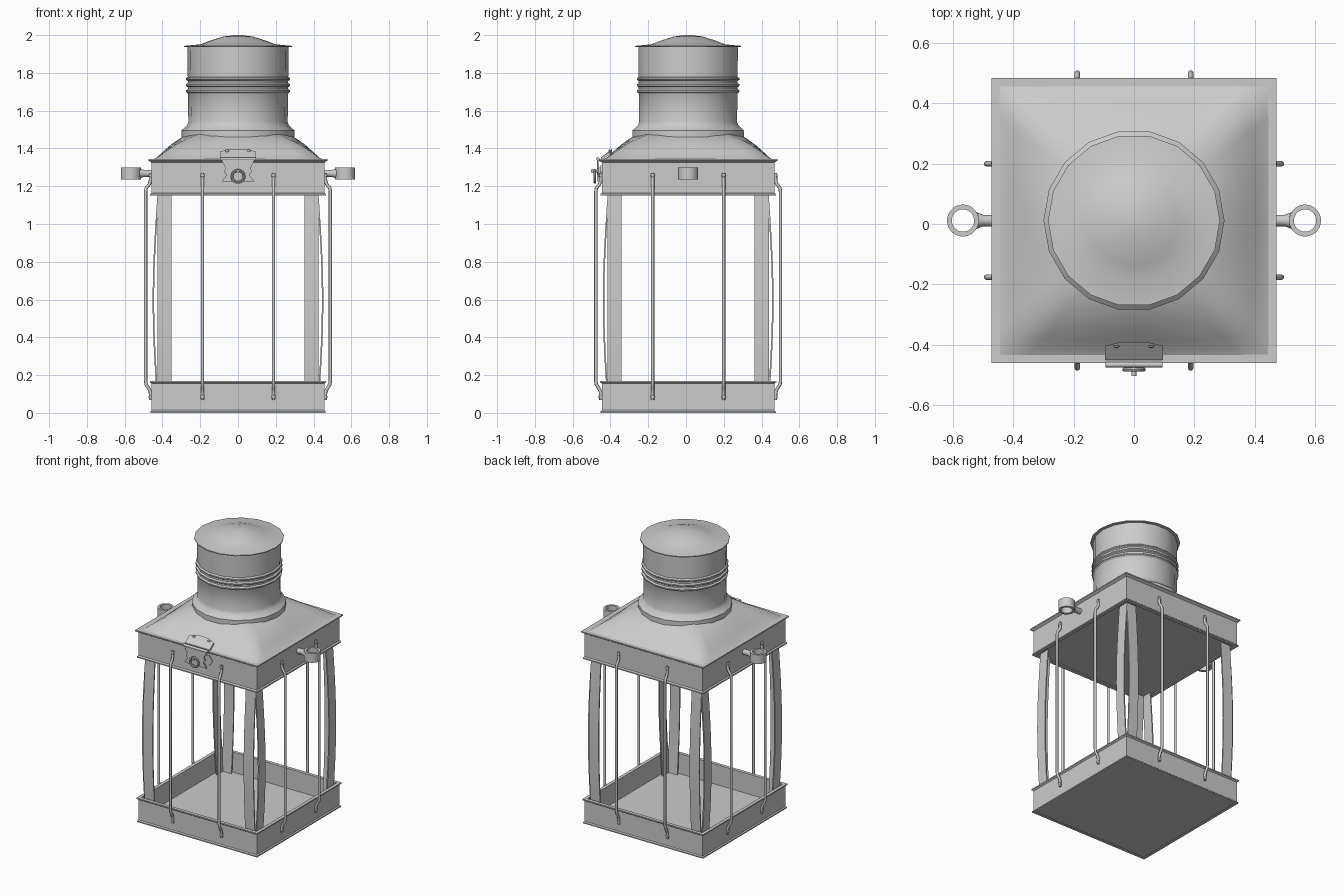
import bpy, bmesh
from math import sin, cos, pi
from mathutils import Vector

if "Cube" in bpy.data.objects:
    bpy.data.objects.remove(bpy.data.objects["Cube"])

CY = 0.0115          # the square body sits slightly behind the origin
COLLAR_SIDES = 18


def finish(obj, turn=0, angle=35):
    obj.location = (0, CY, 0)
    obj.rotation_euler[2] = turn * pi / 2
    bpy.ops.object.select_all(action='DESELECT')
    obj.select_set(True)
    bpy.context.view_layer.objects.active = obj
    if obj.type == 'CURVE':
        bpy.ops.object.convert(target='MESH')
        obj = bpy.context.object
    bpy.ops.object.shade_smooth_by_angle(angle=angle * pi / 180)
    return obj


def loft(name, rings, closed=False, turn=0, angle=35):
    """Skin a list of equal point rings; cap the ends unless closed."""
    bm = bmesh.new()
    vs = [[bm.verts.new(p) for p in r] for r in rings]
    n = len(vs[0])
    pairs = list(zip(vs, vs[1:])) + ([(vs[-1], vs[0])] if closed else [])
    for a, b in pairs:
        for i in range(n):
            j = (i + 1) % n
            bm.faces.new((a[i], a[j], b[j], b[i]))
    if not closed:
        bm.faces.new(vs[0])
        bm.faces.new(vs[-1])
    bmesh.ops.recalc_face_normals(bm, faces=bm.faces)
    me = bpy.data.meshes.new(name)
    bm.to_mesh(me)
    bm.free()
    obj = bpy.data.objects.new(name, me)
    bpy.context.collection.objects.link(obj)
    return finish(obj, turn, angle)


def square(h, z):
    return [(-h, -h, z), (h, -h, z), (h, h, z), (-h, h, z)]


def circle(r, z, n=COLLAR_SIDES, cx=0):
    return [(cx + r * cos(2 * pi * i / n), r * sin(2 * pi * i / n), z) for i in range(n)]


def pillow(h, z, k, n=48):
    """Ring blended between circle (k=0) and square (k=1)."""
    pts = []
    for i in range(n):
        a = 2 * pi * i / n
        c, s = cos(a), sin(a)
        r = h * ((1 - k) + k / max(abs(c), abs(s)))
        pts.append((r * c, r * s, z))
    return pts


def plate(name, outline, d0, d1):
    """Upright plate on the front face, outline in x and z."""
    return loft(name, [[(x, -d, z) for x, z in outline] for d in (d0, d1)])


def rod(name, path, radius, turn=0):
    cu = bpy.data.curves.new(name, 'CURVE')
    cu.dimensions = '3D'
    cu.bevel_depth = radius
    cu.bevel_resolution = 2
    cu.use_fill_caps = True
    sp = cu.splines.new('POLY')
    sp.points.add(len(path) - 1)
    for p, co in zip(sp.points, path):
        p.co = (*co, 1)
    obj = bpy.data.objects.new(name, cu)
    bpy.context.collection.objects.link(obj)
    return finish(obj, turn, 50)


def rivet(name, x, d, z, r, turn=0):
    prof = [(r, 0), (r * 0.85, r * 0.5), (r * 0.4, r * 0.8)]
    return loft(name, [[(x + q * cos(i * pi / 5), -d - h, z + q * sin(i * pi / 5))
                        for i in range(10)] for q, h in prof], turn=turn)


# Base tray: rimmed walls and floor
loft("base_wall", [square(h, z) for h, z in [
    (0.444, 0.0), (0.464, 0.0), (0.464, 0.008), (0.457, 0.014), (0.457, 0.155),
    (0.467, 0.162), (0.467, 0.17), (0.444, 0.17)]], closed=True)
loft("base_floor", [square(0.45, 0.002), square(0.45, 0.03)])

# Upper band and ceiling
loft("upper_band", [square(h, z) for h, z in [
    (0.44, 1.15), (0.465, 1.15), (0.465, 1.158), (0.457, 1.165), (0.457, 1.325),
    (0.473, 1.335), (0.473, 1.343), (0.44, 1.343)]], closed=True)
loft("ceiling", [square(0.445, 1.157), square(0.445, 1.168)])

# Pillow-shaped roof
loft("roof", [pillow(*p) for p in [
    (0.455, 1.338, 1), (0.43, 1.352, 0.97), (0.40, 1.38, 0.9), (0.355, 1.42, 0.75),
    (0.31, 1.452, 0.5), (0.26, 1.48, 0.2), (0.2, 1.497, 0), (0.05, 1.505, 0)]], angle=60)

# Chimney with flared foot and three beads
prof = [(0.30, 1.46), (0.30, 1.495), (0.285, 1.508), (0.27, 1.522), (0.263, 1.54), (0.265, 1.69)]
for z in (1.703, 1.735, 1.768):
    prof += [(0.266, z - 0.011), (0.276, z - 0.004), (0.276, z + 0.004), (0.266, z + 0.011)]
prof += [(0.267, 1.94)]
loft("chimney", [circle(r, z) for r, z in prof], angle=40)

# Domed cap
loft("chimney_cap", [circle(r, z) for r, z in [
    (0.27, 1.936), (0.285, 1.937), (0.285, 1.943), (0.2, 1.951), (0.15, 1.97),
    (0.08, 1.992), (0.02, 2.0)]])

# Bowed corner strips, guard rods and rivets on all four sides
for t in range(4):
    for s in (-1, 1):
        rings = []
        for i in range(13):
            z = 0.03 + 1.13 * i / 12
            d = 0.426 + 0.026 * sin(pi * i / 12)
            rings.append([(s * 0.352, -d, z), (s * 0.427, -d, z),
                          (s * 0.427, -d + 0.008, z), (s * 0.352, -d + 0.008, z)])
        loft("corner_strip", rings, turn=t)
        x = s * 0.188
        rod("guard_rod", [(x, -d, z) for d, z in [
            (0.462, 1.27), (0.464, 1.225), (0.47, 1.21), (0.486, 1.19), (0.489, 1.17),
            (0.489, 0.17), (0.486, 0.15), (0.47, 0.125), (0.464, 0.11), (0.462, 0.068)]], 0.009, t)
        for z in (1.257, 0.084):
            rivet("rod_rivet", x, 0.464, z, 0.012, t)

# Side carrying rings with stems
for t, name in ((0, "right"), (2, "left")):
    cx, z0, z1 = 0.567, 1.236, 1.3
    loft(name + "_ring", [circle(r, z, 28, cx) for r, z in
                          [(0.053, z0), (0.053, z1), (0.037, z1), (0.037, z0)]], closed=True, turn=t)
    loft(name + "_stem", [[(x, r * cos(i * pi / 8), 1.268 + r * sin(i * pi / 8)) for i in range(16)]
                          for x, r in [(0.45, 0.019), (0.5, 0.019), (0.522, 0.028)]], turn=t)

# Front hasp: roof leaf, hinge pin, hanging leaf, backing plate
leaf = [(-0.095, 0.462, 1.346), (0.095, 0.462, 1.346), (0.095, 0.415, 1.378),
        (0.04, 0.402, 1.392), (-0.04, 0.402, 1.392), (-0.095, 0.415, 1.378)]
loft("hasp_roof_leaf", [[(x, -d, z + h) for x, d, z in leaf] for h in (-0.01, 0.006)])
for x in (-0.058, 0.058):
    rivet("hasp_rivet", x, 0.414, 1.387, 0.01)
rod("hasp_hinge", [(-0.095, -0.478, 1.345), (0.095, -0.478, 1.345)], 0.009)
plate("hasp_leaf", [(-0.09, 1.345), (0.09, 1.345), (0.065, 1.295), (0.075, 1.275), (0.06, 1.262),
                    (0.085, 1.226), (-0.085, 1.226), (-0.06, 1.262), (-0.075, 1.275),
                    (-0.065, 1.295)], 0.474, 0.482)
plate("hasp_backing", [(-0.118, 1.276), (-0.095, 1.31), (0.095, 1.31), (0.118, 1.276),
                       (0.095, 1.242), (-0.095, 1.242)], 0.456, 0.463)
plate("hasp_spacer", [(-0.03, 1.3), (0.03, 1.3), (0.03, 1.25), (-0.03, 1.25)], 0.46, 0.476)
rod("hasp_staple", [(0, -0.46, 1.28), (0, -0.515, 1.28)], 0.008)

# Pull ring hanging from the staple
bpy.ops.mesh.primitive_torus_add(major_radius=0.032, minor_radius=0.007, major_segments=24,
                                 minor_segments=8, rotation=(pi / 2, 0, 0))
ring = finish(bpy.context.object)
ring.name = "hasp_ring"
ring.location = (0, CY - 0.494, 1.252)
